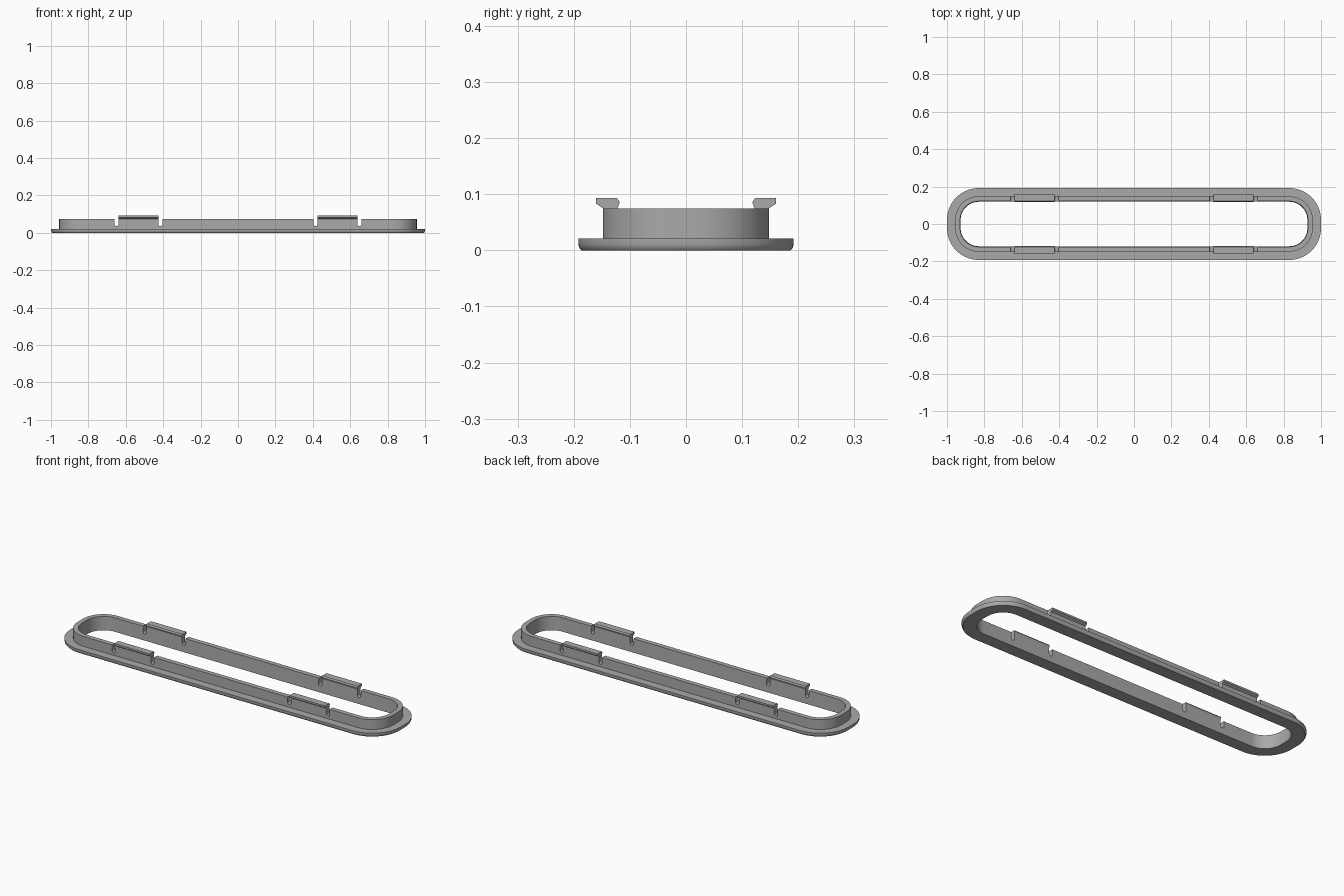
import bpy, bmesh, math
from math import radians

if "Cube" in bpy.data.objects:
    bpy.data.objects.remove(bpy.data.objects["Cube"])

grey = bpy.data.materials.new("plain grey")
grey.use_nodes = True
COLOUR = (0.4, 0.4, 0.4, 1)
grey.diffuse_color = COLOUR
grey.node_tree.nodes["Principled BSDF"].inputs["Base Color"].default_value = COLOUR

CX, CY = 0.83, 0.022      # centres of the rounded corners
WALL_TOP = 0.075
INNER, OUTER = 0.097, 0.126   # wall radii about the corner centres
CLIP_X, CLIP_W, SLOT_W = 0.532, 0.215, 0.02


def make_object(name, bm):
    bmesh.ops.recalc_face_normals(bm, faces=bm.faces)
    mesh = bpy.data.meshes.new(name)
    bm.to_mesh(mesh)
    bm.free()
    mesh.materials.append(grey)
    ob = bpy.data.objects.new(name, mesh)
    bpy.context.collection.objects.link(ob)
    return ob


def activate(ob):
    bpy.ops.object.select_all(action='DESELECT')
    ob.select_set(True)
    bpy.context.view_layer.objects.active = ob


def prism(bm, start, end):
    """Join two matching rings of points into a closed solid."""
    a = [bm.verts.new(p) for p in start]
    b = [bm.verts.new(p) for p in end]
    bm.faces.new(a)
    bm.faces.new(b)
    for i in range(len(a)):
        j = (i + 1) % len(a)
        bm.faces.new((a[i], a[j], b[j], b[i]))


# Frame: L-shaped section swept round a rounded rectangle
section = [(INNER, 0), (0.164, 0), (0.168, 0.004), (0.17, 0.011),
           (0.17, 0.021), (OUTER, 0.021), (OUTER, WALL_TOP),
           (INNER + 0.003, WALL_TOP)]
STEPS = 16
bm = bmesh.new()
rings = []
for corner, (sx, sy) in enumerate([(1, 1), (-1, 1), (-1, -1), (1, -1)]):
    for k in range(STEPS + 1):
        a = radians(90) * (corner + k / STEPS)
        rings.append([bm.verts.new((sx * CX + r * math.cos(a),
                                    sy * CY + r * math.sin(a), z))
                      for r, z in section])
for i, ring in enumerate(rings):
    following = rings[(i + 1) % len(rings)]
    for j in range(len(section)):
        k = (j + 1) % len(section)
        bm.faces.new((ring[j], following[j], following[k], ring[k]))
frame = make_object("frame", bm)

# Round-bottomed relief slots either side of each clip
bm = bmesh.new()
r = SLOT_W / 2
for side in (-1, 1):
    for edge in (-1, 1):
        x = side * CLIP_X + edge * (CLIP_W + SLOT_W) / 2
        outline = [(x - r, 0.1)]
        for k in range(9):
            a = math.pi * (1 + k / 8)
            outline.append((x + r * math.cos(a), 0.045 + r * math.sin(a)))
        outline.append((x + r, 0.1))
        prism(bm, [(px, -0.3, pz) for px, pz in outline],
              [(px, 0.3, pz) for px, pz in outline])
cutter = make_object("slot_cutter", bm)
cutter.hide_render = True
activate(frame)
cut = frame.modifiers.new("slots", 'BOOLEAN')
cut.operation = 'DIFFERENCE'
cut.solver = 'EXACT'
cut.object = cutter
bpy.ops.object.modifier_apply(modifier=cut.name)
bpy.data.objects.remove(cutter)
bpy.ops.object.shade_smooth_by_angle(angle=radians(30))

# Snap hooks: wall tops that lean outwards over a small undercut
hook = [(CY + INNER + 0.003, WALL_TOP), (CY + OUTER, WALL_TOP),
        (0.16, 0.083), (0.16, 0.093), (0.123, 0.093), (0.118, 0.086)]
for x_name, sx in (("left", 1), ("right", -1)):
    for y_name, sy in (("front", -1), ("back", 1)):
        bm = bmesh.new()
        ends = [[(sx * CLIP_X + e * CLIP_W / 2, sy * y, z) for y, z in hook]
                for e in (-1, 1)]
        prism(bm, *ends)
        make_object(f"{y_name}_{x_name}_clip", bm)
